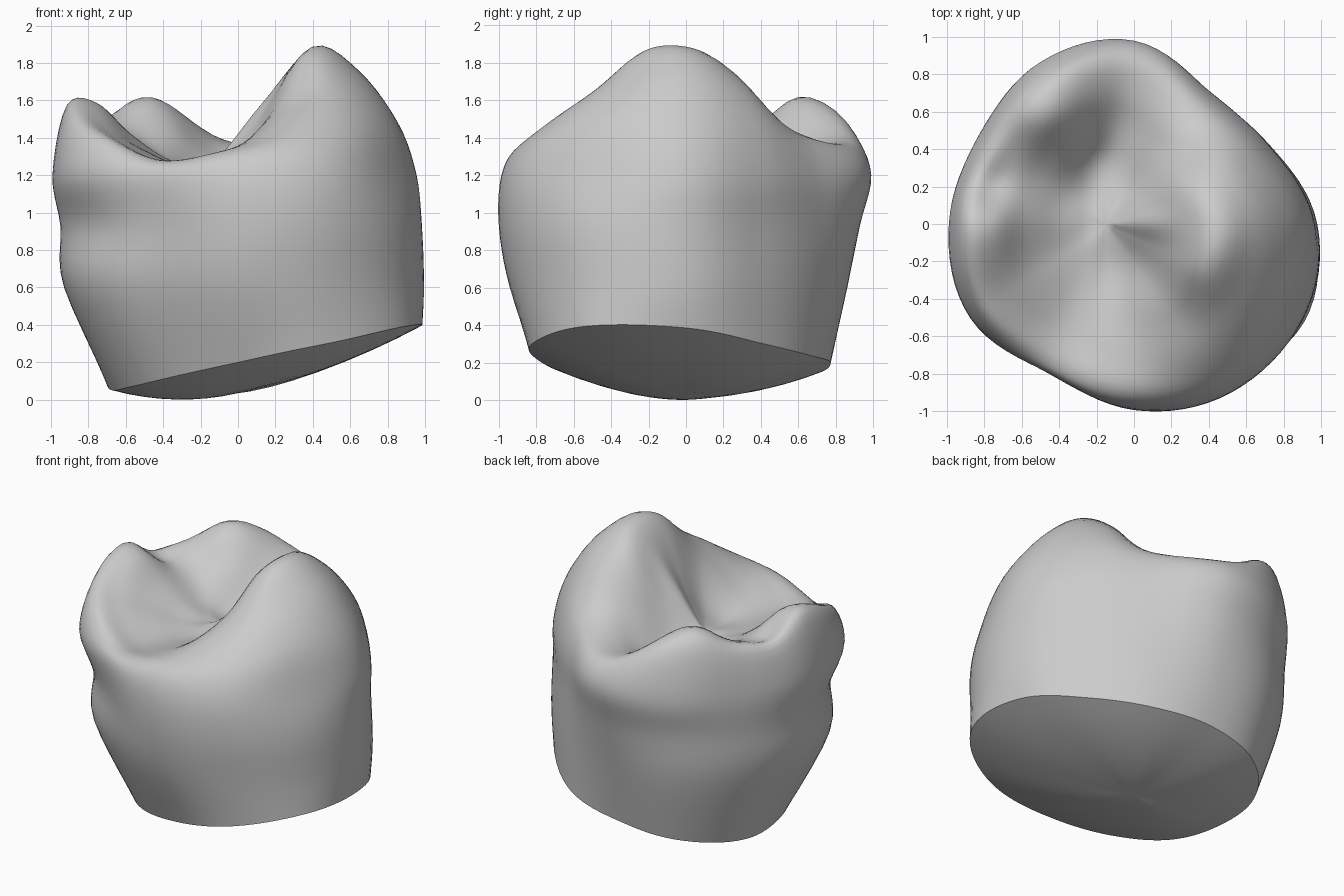
import bpy, bmesh, math

cube = bpy.data.objects.get("Cube")
if cube:
    bpy.data.objects.remove(cube)

SECTORS, STEPS = 96, 5

# Wall radii every 30 degrees, counter-clockwise from +x
rim = [.96, .83, .78, .77, .80, .77, .67, .66, .68, .77, .95, 1.05]
rim_height = [.385, .30, .235, .20, .14, .085, .05, .07, .125, .20, .30, .395]
waist = [.98, .84, .80, .85, .92, .93, .93, .92, .86, .93, 1.0, 1.04]
belly = [.97, .83, .81, .92, .96, .95, .95, .92, .89, .99, 1.04, 1.03]
shoulder = [.95, .83, .81, .98, 1.0, .95, .99, 1.01, .92, .98, 1.02, .97]

# Chewing surface heights: share of shoulder radius, then height per direction
crown = [
    (.91, [1.48, 1.48, 1.39, 1.36, 1.53, 1.48, 1.58, 1.44, 1.28, 1.33, 1.40, 1.48]),
    (.72, [1.76, 1.70, 1.45, 1.36, 1.58, 1.47, 1.60, 1.42, 1.26, 1.34, 1.54, 1.71]),
    (.50, [1.88, 1.73, 1.40, 1.28, 1.42, 1.36, 1.42, 1.34, 1.25, 1.30, 1.52, 1.83]),
    (.25, [1.58, 1.46, 1.28, 1.23, 1.22, 1.25, 1.28, 1.26, 1.24, 1.24, 1.32, 1.47]),
]
CENTRE_X, CENTRE_Z = -.15, 1.26
BASE_Z, BULGE = .035, .165

# Local cusps and dents on the crown: x, y, radius, height
bumps = [(-.53, .58, .14, .04), (-.77, .2, .14, -.1), (-.2, .33, .12, -.05)]


def spline(a, b, c, d, t):
    return b + .5 * t * (c - a + t * (2*a - 5*b + 4*c - d + t * (3 * (b - c) + d - a)))


def around(values, angle):
    """Smooth periodic interpolation of a list spread around the circle."""
    n = len(values)
    s = (angle % math.tau) / math.tau * n
    i = int(s)
    return spline(*(values[(i + k) % n] for k in (-1, 0, 1, 2)), s - i)


def side_profile(angle):
    """Points from the cut rim up to the crown centre."""
    r3 = around(shoulder, angle)
    c, s = math.cos(angle), math.sin(angle)
    wall = [(around(rim, angle), around(rim_height, angle)), (around(waist, angle), .6),
            (around(belly, angle), .93), (r3, 1.2)]
    keys = [(r * c, r * s, z) for r, z in wall]

    def crown_point(ring, a):
        f, heights = ring
        r = f * around(shoulder, a)
        return (r * math.cos(a) + CENTRE_X * (1 - f), r * math.sin(a), around(heights, a))

    keys += [crown_point(ring, angle) for ring in crown]
    keys.append((CENTRE_X, 0, CENTRE_Z))
    # Run on past the centre so the surface stays smooth there
    padded = [keys[0]] + keys + [crown_point(crown[-1], angle + math.pi)]
    out = []
    for i in range(len(keys) - 1):
        quad = padded[i:i + 4]
        for k in range(STEPS):
            out.append([spline(*(p[axis] for p in quad), k / STEPS) for axis in range(3)])
    return out


def base_profile(angle):
    """Shallow bulge closing the cut underside."""
    r0, slope = around(rim, angle), around(rim_height, angle) - BASE_Z - BULGE
    out = []
    for i in range(1, 8):
        f = i / 8
        out.append([r0 * f * math.cos(angle), r0 * f * math.sin(angle),
                    BASE_Z + slope * f + BULGE * f * f])
    return out


def sculpt(p):
    """Raise or lower a crown point by the nearby bumps."""
    x, y, z = p
    weight = min(1, max(0, (z - 1.15) / .15))
    lift = sum(h * math.exp(-((x - bx) ** 2 + (y - by) ** 2) / r ** 2)
               for bx, by, r, h in bumps)
    return (x, y, z + weight * lift)


# Loft all sections around the vertical axis
bm = bmesh.new()
columns = []
for j in range(SECTORS):
    angle = j * math.tau / SECTORS
    columns.append([bm.verts.new(sculpt(p))
                    for p in base_profile(angle) + side_profile(angle)])
bottom = bm.verts.new((0, 0, BASE_Z))
top = bm.verts.new(sculpt((CENTRE_X, 0, CENTRE_Z)))
for j in range(SECTORS):
    left, right = columns[j], columns[(j + 1) % SECTORS]
    bm.faces.new((bottom, right[0], left[0]))
    bm.faces.new((top, left[-1], right[-1]))
    for k in range(len(left) - 1):
        bm.faces.new((left[k], right[k], right[k + 1], left[k + 1]))
bmesh.ops.recalc_face_normals(bm, faces=bm.faces)
mesh = bpy.data.meshes.new("molar_crown")
bm.to_mesh(mesh)
bm.free()
tooth = bpy.data.objects.new("molar_crown", mesh)
bpy.context.collection.objects.link(tooth)

# Plain grey finish
grey = bpy.data.materials.new("light_grey")
grey.use_nodes = True
colour = (.6, .6, .6, 1)
grey.diffuse_color = colour
grey.node_tree.nodes["Principled BSDF"].inputs["Base Color"].default_value = colour
mesh.materials.append(grey)

bpy.context.view_layer.objects.active = tooth
tooth.select_set(True)
bpy.ops.object.shade_smooth_by_angle(angle=math.radians(40))
